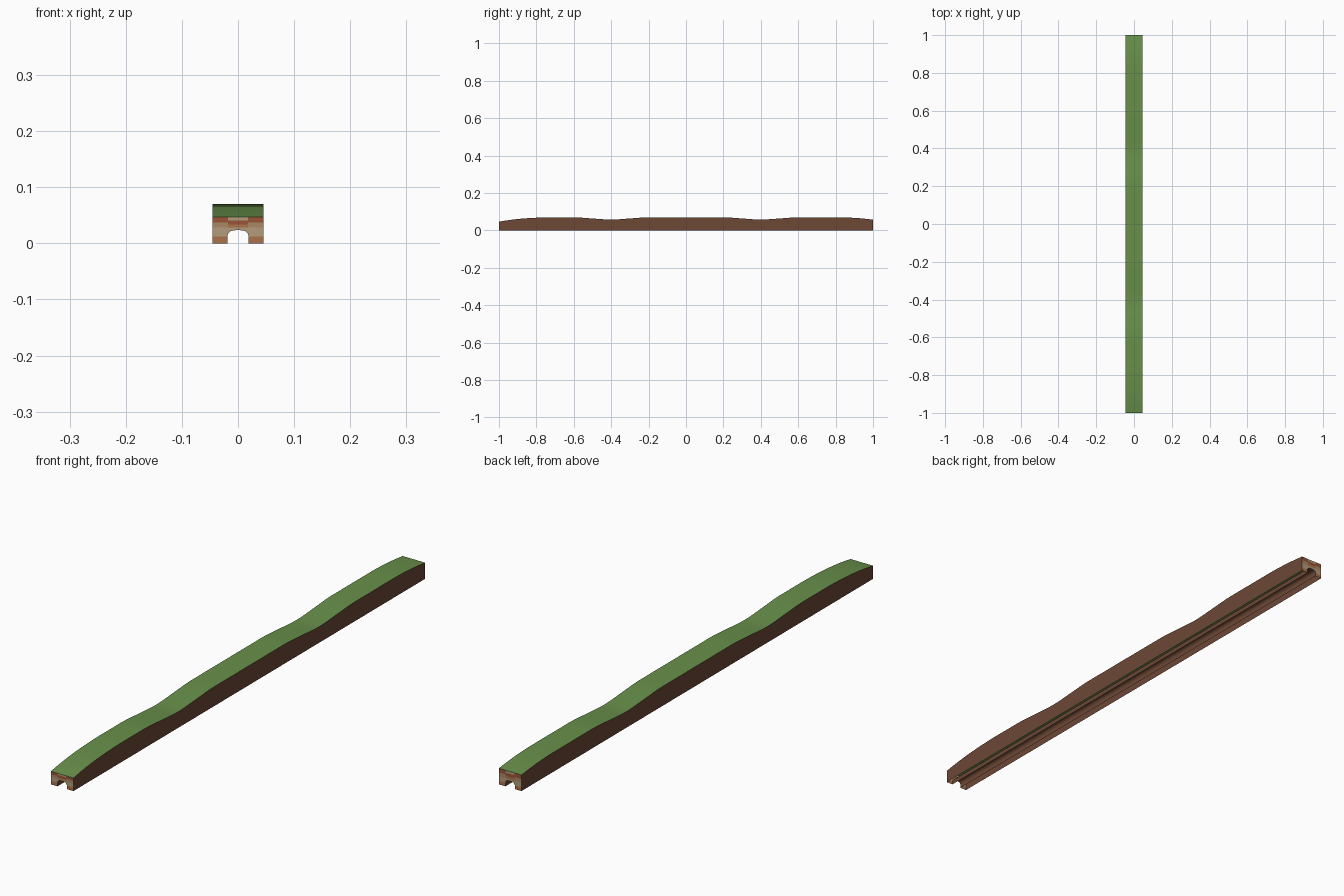
import bpy, bmesh, math

if "Cube" in bpy.data.objects:
    bpy.data.objects.remove(bpy.data.objects["Cube"])

W = 0.045      # half width of the bank
TUNNEL = 0.0235


def material(name, rgb):
    m = bpy.data.materials.new(name)
    m.diffuse_color = (*rgb, 1)
    m.use_nodes = True
    m.node_tree.nodes["Principled BSDF"].inputs["Base Color"].default_value = m.diffuse_color
    return m


GRASS = material("grass", (0.14, 0.28, 0.07))
EARTH = material("earth", (0.15, 0.065, 0.036))
BRICKS = [material("brick_orange", (0.40, 0.17, 0.07)),
          material("brick_pale", (0.45, 0.33, 0.20)),
          material("brick_tan", (0.40, 0.25, 0.13)),
          material("brick_red", (0.32, 0.09, 0.04))]


def build(name, polys, mats, smooth=False):
    """polys: list of (points, material index)"""
    bm = bmesh.new()
    for pts, idx in polys:
        f = bm.faces.new([bm.verts.new(p) for p in pts])
        f.material_index = idx
        f.smooth = smooth
    bmesh.ops.remove_doubles(bm, verts=bm.verts, dist=1e-6)
    me = bpy.data.meshes.new(name)
    bm.to_mesh(me)
    bm.free()
    for m in mats:
        me.materials.append(m)
    ob = bpy.data.objects.new(name, me)
    bpy.context.collection.objects.link(ob)
    return ob


# Hill line along the length, eased between key heights
keys = [(-1, .047), (-.95, .055), (-.88, .063), (-.8, .068), (-.72, .07), (-.6, .07),
        (-.5, .064), (-.4, .058), (-.3, .064), (-.2, .07), (.2, .07), (.3, .064),
        (.4, .058), (.5, .064), (.6, .07), (.82, .07), (.92, .066), (1, .058)]


def height(y):
    for i, ((a, za), (b, zb)) in enumerate(zip(keys, keys[1:])):
        if y <= b + 1e-9:
            def slope(j):
                lo, hi = keys[max(j - 1, 0)], keys[min(j + 1, len(keys) - 1)]
                return (hi[1] - lo[1]) / (hi[0] - lo[0])
            if za == zb:
                return za
            sa = 0 if za == .07 else slope(i)
            sb = 0 if zb == .07 else slope(i + 1)
            t, d = (y - a) / (b - a), b - a
            return ((2*t**3 - 3*t**2 + 1) * za + (t**3 - 2*t**2 + t) * d * sa
                    + (3*t**2 - 2*t**3) * zb + (t**3 - t**2) * d * sb)


N = 80
line = [(-1 + 2 * i / N, height(-1 + 2 * i / N)) for i in range(N + 1)]
spans = list(zip(line, line[1:]))

# Grass top
build("grass_top", [([(-W, a, za), (W, a, za), (W, b, zb), (-W, b, zb)], 0)
                    for (a, za), (b, zb) in spans], [GRASS], True)

# Earth side walls
for s, name in ((1, "right_bank"), (-1, "left_bank")):
    build(name, [([(s*W, a, 0), (s*W, b, 0), (s*W, b, zb), (s*W, a, za)][::s], 0)
                 for (a, za), (b, zb) in spans], [EARTH])

# Tunnel lining, facing inward
half = [(.019, 0), (.019, .0125), (.0175, .0175), (.0135, .0215), (.007, .0233), (0, TUNNEL)]
arch = half + [(-x, z) for x, z in half[-2::-1]]
build("tunnel_lining", [([(x0, -1, z0), (x1, -1, z1), (x1, 1, z1), (x0, 1, z0)], 0)
                        for (x0, z0), (x1, z1) in zip(arch, arch[1:])], [EARTH])


# Brick portals at both ends
def portal(name, y, top, flip):
    k = (top - TUNNEL) / (.047 - TUNNEL)
    up = lambda z: TUNNEL + (z - TUNNEL) * k
    polys = []

    def face(pts, idx):
        polys.append(([(x, y, z) for x, z in (pts[::-1] if flip else pts)], idx))
    # courses beside the arch
    for (x0, z0), (x1, z1) in zip(half, half[1:]):
        idx = 0 if z1 < .013 else 1
        face([(x0, z0), (W, z0), (W, z1), (x1, z1)], idx)
        face([(-W, z0), (-x0, z0), (-x1, z1), (-W, z1)], idx)
    # courses above the arch
    face([(-W, TUNNEL), (W, TUNNEL), (W, up(.028)), (-W, up(.028))], 1)
    for z0, z1, idx in ((.028, .037, 2), (.037, .047, 3)):
        for a, b in ((-W, -.018), (.018, W)):
            face([(a, up(z0)), (b, up(z0)), (b, up(z1)), (a, up(z1))], idx)
    # centre panel of smaller courses
    for z0, z1, idx in ((.028, .034, 0), (.034, .041, 3), (.041, .047, 1)):
        face([(-.018, up(z0)), (.018, up(z0)), (.018, up(z1)), (-.018, up(z1))], idx)
    build(name, polys, BRICKS)


portal("front_portal", -1, line[0][1], False)
portal("back_portal", 1, line[-1][1], True)
